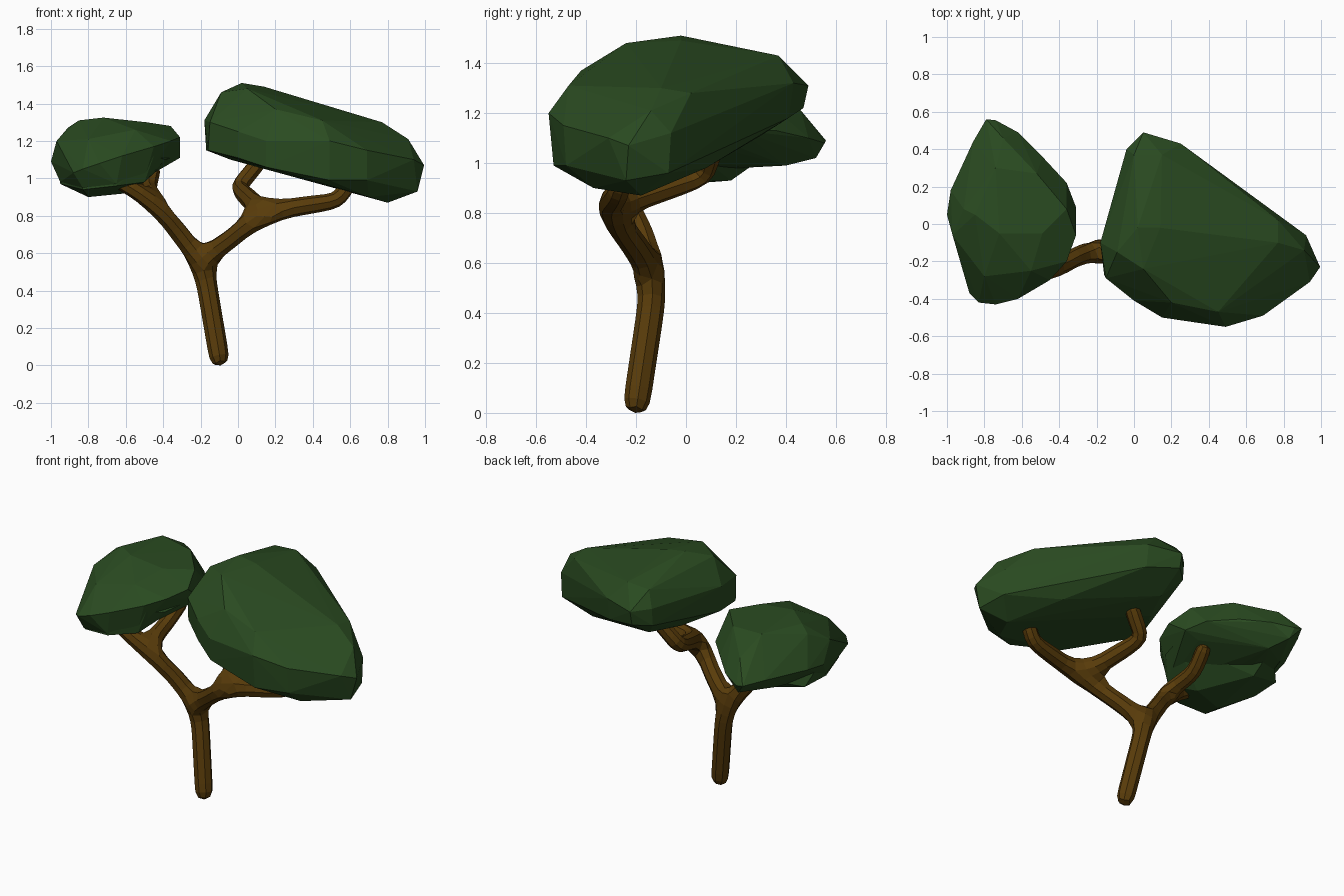
import bpy, bmesh


def material(name, rgb):
    m = bpy.data.materials.new(name)
    m.diffuse_color = (*rgb, 1)
    return m


bark = material("brown bark", (0.100, 0.045, 0.003))
leaf = material("dark green leaves", (0.023, 0.070, 0.015))


def add_object(name, mesh, mat):
    ob = bpy.data.objects.new(name, mesh)
    bpy.context.collection.objects.link(ob)
    mesh.materials.clear()
    mesh.materials.append(mat)
    for p in mesh.polygons:
        p.use_smooth = False
        p.material_index = 0
    return ob


def skin_tree(name, nodes, edges, mat):
    """Faceted branching tube around a skeleton of (x, y, z, radius) nodes."""
    me = bpy.data.meshes.new(name + "_skeleton")
    me.from_pydata([n[:3] for n in nodes], edges, [])
    ob = bpy.data.objects.new(name + "_skeleton", me)
    bpy.context.collection.objects.link(ob)
    skin = ob.modifiers.new("skin", 'SKIN')
    skin.branch_smoothing = 0.15
    for sv, n in zip(me.skin_vertices[0].data, nodes):
        sv.radius = (n[3], n[3])
    me.skin_vertices[0].data[0].use_root = True
    ob.modifiers.new("round", 'SUBSURF').levels = 1
    dg = bpy.context.evaluated_depsgraph_get()
    mesh = bpy.data.meshes.new_from_object(ob.evaluated_get(dg))
    bpy.data.objects.remove(ob)
    # seat the foot exactly on the ground
    low = min(v.co.z for v in mesh.vertices)
    for v in mesh.vertices:
        if v.co.z < 0.4:
            v.co.z = (v.co.z - low) * 0.4 / (0.4 - low)
    return add_object(name, mesh, mat)


def foliage(name, lobes, mat):
    """Angular leaf clump made of convex lobes, fused into one skin."""
    parts = []
    for pts in lobes:
        bm = bmesh.new()
        for p in pts:
            bm.verts.new(p)
        bmesh.ops.convex_hull(bm, input=bm.verts[:])
        loose = [v for v in bm.verts if not v.link_faces]
        bmesh.ops.delete(bm, geom=loose, context='VERTS')
        bmesh.ops.recalc_face_normals(bm, faces=bm.faces[:])
        me = bpy.data.meshes.new(name)
        bm.to_mesh(me)
        bm.free()
        parts.append(add_object(name, me, mat))
    if len(parts) == 1:
        return parts[0]
    main = parts[0]
    for other in parts[1:]:
        mod = main.modifiers.new("fuse", 'BOOLEAN')
        mod.operation, mod.solver, mod.object = 'UNION', 'EXACT', other
    dg = bpy.context.evaluated_depsgraph_get()
    mesh = bpy.data.meshes.new_from_object(main.evaluated_get(dg))
    for p in parts:
        bpy.data.objects.remove(p)
    return add_object(name, mesh, mat)


# Trunk with two main branches, each splitting in two
nodes = [
    (-0.092, -0.205, 0.03, 0.057), (-0.165, -0.14, 0.42, 0.058),
    (-0.20, -0.13, 0.56, 0.062),
    (-0.34, -0.19, 0.74, 0.055), (-0.46, -0.28, 0.89, 0.054),    # left branch
    (-0.48, -0.03, 0.95, 0.048), (-0.45, 0.11, 1.07, 0.047),
    (-0.66, -0.27, 1.00, 0.047),
    (-0.02, -0.22, 0.69, 0.055), (0.13, -0.32, 0.82, 0.060),     # right branch
    (0.53, -0.27, 0.88, 0.048), (0.60, -0.24, 0.98, 0.046),
    (0.00, 0.07, 0.95, 0.050), (0.13, 0.12, 1.11, 0.047),
]
edges = [(0, 1), (1, 2), (2, 3), (3, 4), (4, 5), (5, 6), (4, 7),
         (2, 8), (8, 9), (9, 10), (10, 11), (9, 12), (12, 13)]
skin_tree("trunk_and_branches", nodes, edges, bark)

# Large right leaf clump
foliage("right_foliage", [[
    (0.02, -0.02, 1.51), (0.14, -0.02, 1.49), (0.05, -0.24, 1.48), (-0.09, -0.15, 1.46),
    (0.44, -0.05, 1.39), (0.77, -0.10, 1.30), (0.91, -0.14, 1.21), (0.20, -0.42, 1.37),
    (0.45, -0.47, 1.31), (0.00, 0.37, 1.42), (0.15, 0.37, 1.43), (0.77, 0.02, 1.28),
    (-0.04, 0.40, 1.32), (0.05, 0.49, 1.31), (0.05, 0.47, 1.22), (0.25, 0.43, 1.32),
    (0.25, 0.41, 1.18), (0.92, -0.06, 1.12), (0.92, -0.07, 0.96), (0.995, -0.23, 1.07),
    (0.96, -0.24, 0.93), (0.94, -0.31, 1.10), (0.69, -0.49, 1.15), (0.69, -0.48, 0.99),
    (0.49, -0.55, 1.20), (0.49, -0.53, 0.99), (0.15, -0.50, 1.20), (0.15, -0.49, 1.06),
    (0.00, -0.41, 1.25), (0.00, -0.40, 1.11), (-0.15, -0.29, 1.30), (-0.16, -0.27, 1.15),
    (-0.18, -0.10, 1.31), (-0.17, -0.10, 1.15), (-0.04, 0.10, 1.10), (0.15, 0.00, 1.06),
    (0.70, -0.37, 0.90), (0.80, -0.18, 0.87), (0.05, 0.30, 1.11), (0.60, 0.08, 0.98),
    (-0.04, 0.39, 1.21),
]], leaf)

# Smaller left leaf clump: a broad cap and a lower front lobe
cap = [
    (-1.0, 0.05, 1.09), (-0.97, -0.06, 1.20), (-0.98, 0.18, 1.10), (-0.86, 0.44, 1.10),
    (-0.79, 0.56, 1.09), (-0.74, 0.555, 1.08), (-0.62, 0.49, 1.10), (-0.49, 0.36, 1.13),
    (-0.36, 0.22, 1.13), (-0.31, 0.09, 1.11), (-0.31, -0.06, 1.22), (-0.36, -0.20, 1.20),
    (-0.45, -0.30, 1.17), (-0.62, -0.40, 1.12), (-0.74, -0.43, 1.08), (-0.83, -0.42, 1.05),
    (-0.88, -0.37, 1.03), (-0.36, 0.08, 1.28), (-0.49, -0.05, 1.30), (-0.72, -0.05, 1.325),
    (-0.85, 0.05, 1.31), (-0.91, 0.08, 1.27), (-0.74, 0.30, 1.31), (-0.80, -0.28, 1.21),
    (-0.55, -0.25, 1.26), (-0.52, 0.27, 1.29), (-0.68, 0.40, 0.99), (-0.45, -0.20, 1.05),
    (-0.40, 0.10, 1.07), (-0.84, 0.30, 1.00), (-0.70, 0.46, 1.21), (-0.73, 0.52, 1.02),
    (-0.83, -0.36, 0.95), (-0.65, -0.38, 0.97), (-0.50, -0.29, 1.00), (-0.95, -0.05, 0.98),
]
lower = [
    (-0.95, -0.05, 0.97), (-0.94, 0.15, 0.97), (-0.83, -0.35, 0.94), (-0.80, -0.20, 0.90),
    (-0.65, -0.38, 0.96), (-0.60, -0.15, 0.92), (-0.75, 0.18, 0.93), (-0.50, -0.29, 0.98),
    (-0.70, -0.10, 1.20), (-0.97, 0.05, 1.08), (-0.85, -0.35, 1.06), (-0.60, -0.36, 1.09),
    (-0.50, 0.00, 1.08), (-0.75, 0.35, 1.05), (-0.39, -0.18, 1.10), (-0.46, -0.10, 1.03),
    (-0.45, -0.28, 1.12), (-0.36, -0.05, 1.11),
]
foliage("left_foliage", [cap, lower], leaf)
